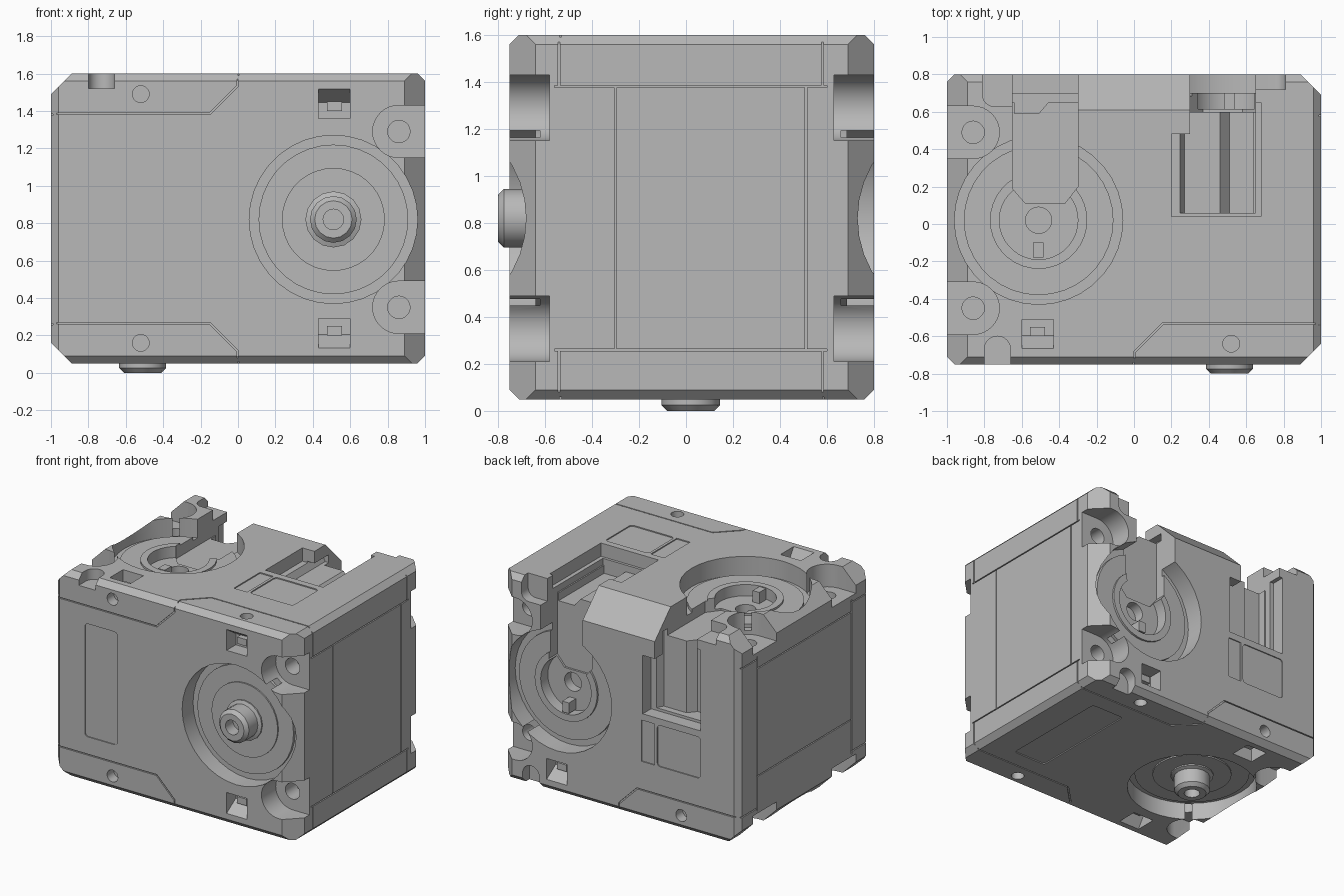
import bpy, bmesh
from math import pi, cos, sin, radians
from mathutils import Matrix, Vector

cube = bpy.data.objects.get("Cube")
if cube:
    bpy.data.objects.remove(cube, do_unlink=True)

grey = bpy.data.materials.new("mid_grey")
grey.use_nodes = True
grey.diffuse_color = (0.48, 0.48, 0.48, 1)
grey.node_tree.nodes["Principled BSDF"].inputs["Base Color"].default_value = (0.48, 0.48, 0.48, 1)

# Face frames: local x and y lie along the face, local z points outwards
FRONT = Matrix(((1, 0, 0, 0), (0, 0, -1, -0.75), (0, 1, 0, 0), (0, 0, 0, 1)))
BACK = Matrix(((1, 0, 0, 0), (0, 0, 1, 0.8), (0, 1, 0, 0), (0, 0, 0, 1)))
END = Matrix(((0, 0, 1, 1), (1, 0, 0, 0), (0, 1, 0, 0), (0, 0, 0, 1)))
# Half turn that swaps front with bottom, back with top, and the two ends
TURN = Matrix(((-1, 0, 0, 0), (0, 0, 1, -0.8), (0, 1, 0, 0.8), (0, 0, 0, 1)))
AX, AW = 0.51, 0.82          # output axis on the front and back faces
cutters = []


def finish(name, bm, frame=None):
    if frame is not None:
        bm.transform(frame)
    bmesh.ops.remove_doubles(bm, verts=bm.verts, dist=1e-5)
    bmesh.ops.recalc_face_normals(bm, faces=bm.faces)
    mesh = bpy.data.meshes.new(name)
    bm.to_mesh(mesh)
    bm.free()
    mesh.materials.append(grey)
    obj = bpy.data.objects.new(name, mesh)
    bpy.context.collection.objects.link(obj)
    return obj


def smooth(obj):
    bpy.ops.object.select_all(action='DESELECT')
    obj.select_set(True)
    bpy.context.view_layer.objects.active = obj
    bpy.ops.object.shade_smooth_by_angle(angle=radians(25))


def loft(outer, inner, high, low):
    bm = bmesh.new()
    a = [bm.verts.new((x, y, high)) for x, y in outer]
    b = [bm.verts.new((x, y, low)) for x, y in inner]
    bm.faces.new(a)
    bm.faces.new(b[::-1])
    for i in range(len(a)):
        j = (i + 1) % len(a)
        bm.faces.new((a[i], b[i], b[j], a[j]))
    return bm


def lathe(profile, x, y, n=36):
    bm = bmesh.new()
    rows = [[bm.verts.new((x + r * cos(2 * pi * i / n), y + r * sin(2 * pi * i / n), h))
             for i in range(n)] for r, h in profile]
    for p, q in zip(rows, rows[1:]):
        for i in range(n):
            j = (i + 1) % n
            bm.faces.new((p[i], p[j], q[j], q[i]))
    bmesh.ops.remove_doubles(bm, verts=bm.verts, dist=1e-5)
    return bm


def both(name, frame, make):
    """Build a part on one face and on its half-turn partner."""
    return [finish(name, make(), m) for m in (frame, TURN @ frame)]


def cut(frame, shape, depth, high=0.1, inner=None):
    cutters.extend(both("cutter", frame, lambda: loft(shape, inner or shape, high, -depth)))


def rect(x0, x1, y0, y1):
    return [(x0, y0), (x1, y0), (x1, y1), (x0, y1)]


def arc(x, y, r, start, end, n=16):
    return [(x + r * cos(radians(start + (end - start) * i / n)),
             y + r * sin(radians(start + (end - start) * i / n))) for i in range(n + 1)]


def circle(x, y, r, n=20):
    return arc(x, y, r, 0, 360 - 360 / n, n - 1)


def rounded(x0, x1, y0, y1, r=0.025):
    return (arc(x1 - r, y1 - r, r, 0, 90, 3) + arc(x0 + r, y1 - r, r, 90, 180, 3)
            + arc(x0 + r, y0 + r, r, 180, 270, 3) + arc(x1 - r, y0 + r, r, 270, 360, 3))


# Housing block, all edges chamfered by trimming with planes
bm = bmesh.new()
bmesh.ops.create_cube(bm, size=1)
half = Vector((1, 0.775, 0.775))
centre = Vector((0, 0.025, 0.825))
bmesh.ops.scale(bm, vec=half * 2, verts=bm.verts)
planes = []
for s in (-1, 1):
    for t in (-1, 1):
        planes += [((0, s, t), 0.04),
                   ((s, t, 0), 0.11 if s > 0 else 0.04),
                   ((s, 0, t), 0.04 if s > 0 else 0.11)]
for normal, size in planes:
    n = Vector(normal)
    corner = Vector([n[i] * half[i] for i in range(3)])
    off = n * (corner.dot(n) - size) / n.length_squared
    res = bmesh.ops.bisect_plane(bm, geom=bm.verts[:] + bm.edges[:] + bm.faces[:],
                                 plane_co=off, plane_no=n, clear_outer=True)
    edges = [e for e in res["geom_cut"] if isinstance(e, bmesh.types.BMEdge)]
    bmesh.ops.contextual_create(bm, geom=edges)
bmesh.ops.translate(bm, vec=centre, verts=bm.verts)
housing = finish("housing", bm)

# Round dishes around the two output axes
front_dish = [(0, -0.10), (0.275, -0.10), (0.275, -0.11), (0.40, -0.11), (0.40, -0.13),
              (0.45, -0.13), (0.45, 0.1), (0, 0.1)]
back_dish = [(0, -0.26), (0.07, -0.26), (0.07, -0.185), (0.21, -0.185), (0.21, -0.10),
             (0.26, -0.10), (0.26, -0.115), (0.40, -0.115), (0.40, -0.14),
             (0.45, -0.14), (0.45, 0.1), (0, 0.1)]
for frame, profile in ((FRONT, front_dish), (BACK, back_dish)):
    cutters += both("cutter", frame, lambda: lathe(profile, AX, AW))

for frame in (FRONT, BACK):
    # Bolt pockets and bolt holes at the end corners
    for w in (0.35, 1.29):
        cut(frame, [(1.2, w + 0.14)] + arc(0.86, w, 0.14, 90, 270) + [(1.2, w - 0.14)], 0.17)
        cut(frame, circle(0.86, w, 0.06), 0.3)
    # Wedge shaped clip sockets, screw holes and cover seams
    for s in (-1, 1):
        if frame is BACK and s > 0:
            continue

        def m(w):
            return 0.825 + s * w
        cut(frame, rect(0.43, 0.6, m(0.535), m(0.695)), 0.11, 0.005,
            rect(0.43, 0.6, m(0.535), m(0.62)))
        cut(frame, circle(-0.52, m(0.665), 0.045), 0.08)
        path = [(-1.1, m(0.555)), (-0.15, m(0.555)), (0, m(0.705)), (0, m(0.9))]
        shift = [(x - 0.006, w + s * 0.008) for x, w in path]
        cut(frame, path + shift[::-1], 0.01)

# Shallow label recesses
cut(FRONT, rounded(-0.75, -0.48, 0.4, 1.25), 0.008)
cut(BACK, rounded(-0.68, -0.32, 0.48, 0.79), 0.008)
cut(BACK, rect(-0.3, -0.19, 0.48, 0.79), 0.008)

# Cable channel running from the hub out over the edge
cut(BACK, [(0.3, 1.8), (0.3, 1.0), (0.37, 0.91), (0.58, 0.91), (0.65, 0.99), (0.65, 1.8)], 0.2)
# Rounded notches at the edges beside the dish
cut(BACK, [(0.63, 1.8), (0.63, 1.43)] + arc(0.75, 1.49, 0.06, -90, 0, 6) + [(0.81, 1.8)], 0.08)
cut(BACK, [(0.8, -0.2)] + arc(0.73, 0.13, 0.07, 0, 180) + [(0.66, -0.2)], 0.08)

# Stepped connector pit that opens into the channel
cut(BACK, rect(-0.68, -0.2, 0.84, 1.28), 0.1)
cut(BACK, rect(-0.68, -0.3, 1.2, 1.45), 0.1)
cut(BACK, rect(-0.65, -0.24, 0.86, 1.45), 0.15, -0.09, rect(-0.65, -0.27, 0.86, 1.45))
cut(BACK, rect(-0.64, -0.45, 0.86, 1.45), 0.21, -0.14, rect(-0.64, -0.51, 0.86, 1.45))

# Wide chamfer on the central block
bm = bmesh.new()
for x in (-0.31, 0.31):
    for y, z in ((0.90, 1.31), (0.51, 1.70), (1.0, 1.8)):
        bm.verts.new((x, y, z))
bmesh.ops.convex_hull(bm, input=bm.verts)
cutters.append(finish("cutter", bm))

# Panel seams on both ends
for z in (0.26, 1.38):
    cut(END, rect(-0.56, 0.6, z - 0.004, z + 0.004), 0.01)
for y in (-0.3, 0.51):
    cut(END, rect(y - 0.004, y + 0.004, 0.258, 1.382), 0.01)
for y in (-0.54, 0.58):
    for z in (0.0, 1.382):
        cut(END, rect(y - 0.004, y + 0.004, z, z + 0.258), 0.01)

# Carve everything, then drop the cutters
for c in cutters:
    c.hide_render = True
    mod = housing.modifiers.new("carve", 'BOOLEAN')
    mod.operation = 'DIFFERENCE'
    mod.solver = 'EXACT'
    mod.object = c
bpy.context.view_layer.update()
carved = bpy.data.meshes.new_from_object(
    housing.evaluated_get(bpy.context.evaluated_depsgraph_get()))
housing.modifiers.clear()
housing.data = carved
carved.materials.clear()
carved.materials.append(grey)
for c in cutters:
    bpy.data.objects.remove(c, do_unlink=True)
smooth(housing)

# Output shafts with a chamfered tip and a bore
shaft = [(0, -0.14), (0.15, -0.14), (0.15, -0.09), (0.125, -0.08), (0.125, 0.025),
         (0.10, 0.05), (0.055, 0.05), (0.055, -0.04), (0, -0.04)]
for obj in both("output_shaft", FRONT, lambda: lathe(shaft, AX, AW, 16)):
    smooth(obj)

# Alignment keys in the idler hubs, and clip bars in the sockets
both("hub_key", BACK, lambda: loft(rect(0.485, 0.54, 0.62, 0.7), rect(0.485, 0.54, 0.62, 0.7),
                                   -0.10, -0.2))
for frame, heights in ((FRONT, (0.2, 1.4)), (BACK, (0.2,))):
    for w in heights:
        bar = rect(0.475, 0.555, w, w + 0.05)
        both("clip_bar", frame, lambda: loft(bar, bar, -0.06, -0.13))
